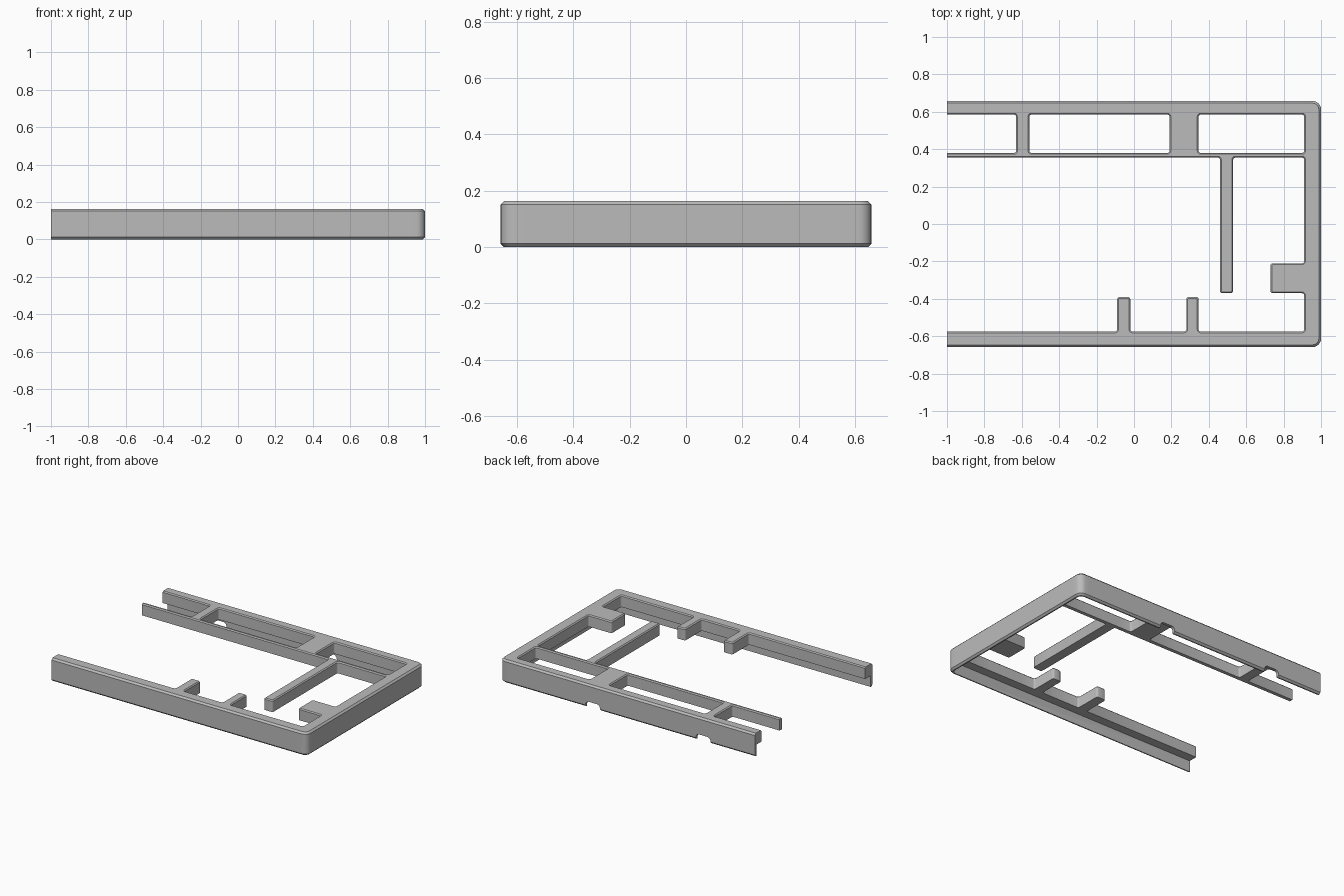
import bpy, bmesh

if "Cube" in bpy.data.objects:
    bpy.data.objects.remove(bpy.data.objects["Cube"])

HEIGHT, HALF_Y, SKIRT, FLANGE_BOTTOM = 0.163, 0.658, 0.02, 0.08

grey = bpy.data.materials.new("light grey plastic")
grey.use_nodes = True
COLOUR = (0.5, 0.5, 0.5, 1)
grey.diffuse_color = COLOUR
grey.node_tree.nodes["Principled BSDF"].inputs["Base Color"].default_value = COLOUR

# Plan of the frame: x0, x1, y0, y1 of each bar
BARS = [
    (-1, 1, -HALF_Y, -0.575),        # front rail
    (-1, 1, 0.585, HALF_Y),          # back rail
    (0.91, 1, -HALF_Y, HALF_Y),      # side rail
    (-1, 0.91, 0.355, 0.38),         # thin inner rail
    (-0.63, -0.56, 0.38, 0.585),     # narrow bridge
    (0.19, 0.345, 0.38, 0.585),      # wide bridge
    (0.46, 0.53, -0.37, 0.355),      # long divider
    (0.73, 0.91, -0.37, -0.21),      # side tab
    (-0.09, -0.02, -0.575, -0.39),   # front tabs
    (0.28, 0.345, -0.575, -0.39),
]


def is_vertical(e):
    a, b = (v.co for v in e.verts)
    return (a - b).xy.length < 1e-5


def is_corner(e):
    return len(e.link_faces) == 2 and e.calc_face_angle(0) > 0.5


def at_cut_end(e):
    return all(v.co.x < -0.999 for v in e.verts)


def is_outer(e):
    x, y, z = (e.verts[0].co + e.verts[1].co) / 2
    return x > 0.95 or abs(y) > 0.62


def bevel(bm, edges, size, segments=1):
    bmesh.ops.bevel(bm, geom=edges, offset=size, offset_type='OFFSET',
                    segments=segments, profile=0.5, affect='EDGES', clamp_overlap=False)


def finish(bm, name):
    bmesh.ops.recalc_face_normals(bm, faces=bm.faces)
    mesh = bpy.data.meshes.new(name)
    bm.to_mesh(mesh)
    bm.free()
    obj = bpy.data.objects.new(name, mesh)
    bpy.context.collection.objects.link(obj)
    mesh.materials.append(grey)
    return obj


def build_frame():
    bm = bmesh.new()
    xs = sorted({v for b in BARS for v in b[:2]})
    ys = sorted({v for b in BARS for v in b[2:]})
    # Fill every plan cell that lies inside a bar
    for x0, x1 in zip(xs, xs[1:]):
        for y0, y1 in zip(ys, ys[1:]):
            cx, cy = (x0 + x1) / 2, (y0 + y1) / 2
            if any(a < cx < b and c < cy < d for a, b, c, d in BARS):
                bm.faces.new([bm.verts.new((x, y, 0)) for x, y in
                              ((x0, y0), (x1, y0), (x1, y1), (x0, y1))])
    bmesh.ops.remove_doubles(bm, verts=bm.verts, dist=1e-5)
    top = bmesh.ops.extrude_face_region(bm, geom=bm.faces[:], use_keep_orig=True)
    for item in top["geom"]:
        if isinstance(item, bmesh.types.BMVert):
            item.co.z = HEIGHT
    bmesh.ops.recalc_face_normals(bm, faces=bm.faces)

    # Round the upright corners, then chamfer the rims
    for outer, radius, segments in ((True, 0.045, 6), (False, 0.012, 3)):
        edges = [e for e in bm.edges if is_vertical(e) and is_corner(e) and not at_cut_end(e)
                 and (is_outer(e) and abs(e.verts[0].co.y) > 0.62) == outer]
        bevel(bm, edges, radius, segments)
    for outer, size in ((True, 0.012), (False, 0.007)):
        edges = [e for e in bm.edges if not is_vertical(e) and is_corner(e)
                 and not at_cut_end(e) and is_outer(e) == outer
                 and abs(e.verts[0].co.z - e.verts[1].co.z) < 1e-5
                 and min(abs(e.verts[0].co.z), abs(e.verts[0].co.z - HEIGHT)) < 1e-5]
        bevel(bm, edges, size)
    return finish(bm, "frame")


def cutter(name, low, high, axis, radius):
    """Box with the edges along one axis rounded."""
    bm = bmesh.new()
    bmesh.ops.create_cube(bm, size=1)
    for v in bm.verts:
        v.co = [low[i] if v.co[i] < 0 else high[i] for i in range(3)]
    edges = [e for e in bm.edges if abs(e.verts[0].co[axis] - e.verts[1].co[axis]) > 1e-4]
    bevel(bm, edges, radius, 5)
    obj = finish(bm, name)
    obj.hide_render = True
    return obj


frame = build_frame()

# Hollow underside, leaving a thin outer skirt, and two cable notches at the back
inner = HALF_Y - SKIRT
cutters = [cutter("underside_cutter", (-1.2, -inner, -0.1),
                  (1 - SKIRT, inner, FLANGE_BOTTOM), 2, 0.026)]
for x in (0.27, -0.595):
    cutters.append(cutter("notch_cutter", (x - 0.057, 0.6, -0.06),
                          (x + 0.057, 0.75, 0.042), 1, 0.025))

bpy.context.view_layer.objects.active = frame
for tool in cutters:
    mod = frame.modifiers.new("cut", 'BOOLEAN')
    mod.operation, mod.solver, mod.object = 'DIFFERENCE', 'EXACT', tool
    bpy.ops.object.modifier_apply(modifier=mod.name)
    bpy.data.objects.remove(tool)

for obj in bpy.context.selected_objects:
    obj.select_set(False)
frame.select_set(True)
bpy.ops.object.shade_smooth_by_angle(angle=0.6)
